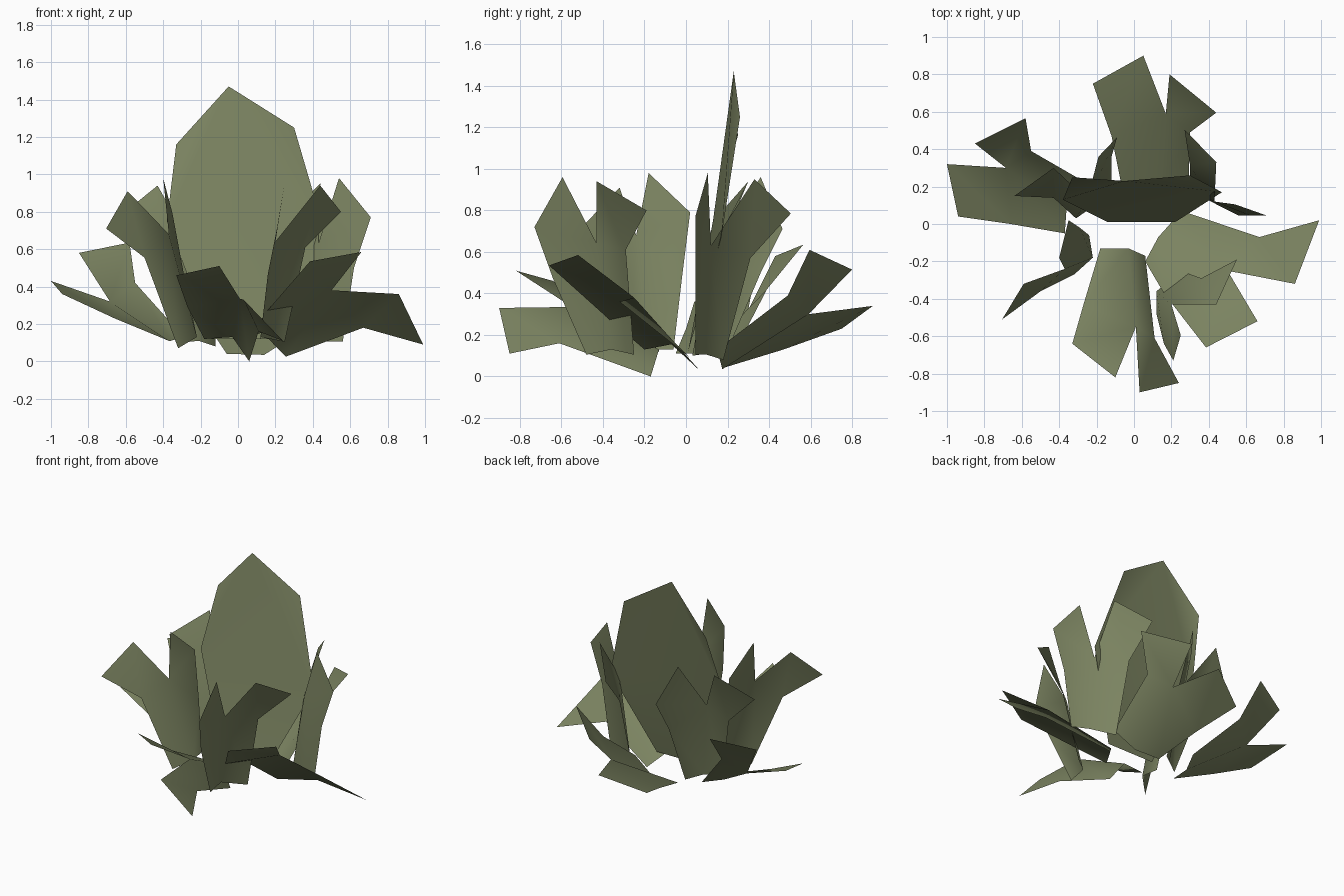
import bpy
from mathutils import Vector

green = bpy.data.materials.new("olive_leaf_green")
green.diffuse_color = (0.20, 0.23, 0.12, 1)


def blade(name, points, faces, corner):
    """Thin leaf sheet, wound so that it faces the plant's core."""
    verts = [Vector(p) for p in points]
    a, b, c = (verts[i] for i in corner)
    centre = sum(verts, Vector()) / len(verts)
    if (b - a).cross(c - a).dot(Vector((0, 0, 1.2)) - centre) < 0:
        faces = [f[::-1] for f in faces]
    mesh = bpy.data.meshes.new(name)
    mesh.from_pydata(verts, [], faces)
    mesh.materials.append(green)
    mesh.polygons.foreach_set("use_smooth", [True] * len(faces))
    bpy.context.collection.objects.link(bpy.data.objects.new(name, mesh))


def forked_leaf(name, base, middle, tips):
    """Two lobes sharing a base point and a notch: 3 base, 3 middle, 4 tip points."""
    faces = [(0, 1, 4, 3), (1, 2, 5, 4), (3, 4, 7, 6), (4, 5, 9, 8)]
    blade(name, base + middle + tips, faces, (0, 2, 4))


# Large pointed leaf in the middle: base, middle, shoulders, tip
blade("centre_leaf",
      [(-.14, .01, .12), (.22, .01, .12), (-.38, .13, .75), (.47, .17, .67),
       (-.33, .25, 1.16), (.30, .26, 1.25), (-.05, .23, 1.47)],
      [(0, 1, 3, 2), (2, 3, 6), (3, 5, 6), (2, 6, 4)], (0, 1, 3))

# Low forked leaves spreading outwards
forked_leaf("low_leaf_front",
            [(-.18, -.13, .12), (-.03, -.13, .13), (.06, -.17, 0)],
            [(-.27, -.43, .29), (.01, -.55, .335), (.11, -.61, .16)],
            [(-.33, -.64, .46), (-.10, -.82, .51), (.03, -.9, .33), (.24, -.85, .11)])
forked_leaf("low_leaf_right",
            [(.255, .07, .025), (.13, -.07, .155), (.06, -.20, .13)],
            [(.67, -.07, .18), (.50, -.25, .38), (.16, -.37, .275)],
            [(.99, .02, .09), (.86, -.32, .36), (.66, -.52, .585), (.385, -.66, .535)])
forked_leaf("low_leaf_back",
            [(-.06, .175, .04), (.14, .175, .035), (.29, .15, .13)],
            [(-.12, .47, .13), (.17, .59, .30), (.30, .49, .39)],
            [(-.22, .75, .23), (.05, .9, .34), (.19, .80, .515), (.44, .595, .61)])
forked_leaf("low_leaf_left",
            [(-.37, -.05, .11), (-.36, .09, .11), (-.29, .24, .13)],
            [(-.66, 0, .23), (-.685, .30, .32), (-.55, .39, .42)],
            [(-.94, .04, .36), (-1, .32, .43), (-.85, .43, .58), (-.58, .565, .635)])

# Upright forked leaves on the diagonals
forked_leaf("upright_leaf_front_right",
            [(.12, -.48, .105), (.12, -.36, .13), (.25, -.25, .105)],
            [(.16, -.64, .47), (.20, -.43, .64), (.36, -.29, .61)],
            [(.21, -.73, .72), (.25, -.595, .96), (.44, -.43, .94), (.55, -.19, .80)])
forked_leaf("upright_leaf_front_left",
            [(-.32, -.27, .07), (-.22, -.18, .13), (-.24, -.06, .13)],
            [(-.50, -.36, .555), (-.37, -.24, .68), (-.29, -.02, .47)],
            [(-.705, -.51, .71), (-.59, -.32, .91), (-.40, -.18, .98), (-.35, .02, .79)])
forked_leaf("upright_leaf_back_right",
            [(.56, .045, .105), (.45, .10, .105), (.30, .18, .08)],
            [(.62, .045, .50), (.43, .12, .63), (.30, .31, .57)],
            [(.71, .045, .77), (.54, .105, .98), (.44, .33, .95), (.27, .505, .785)])
forked_leaf("upright_leaf_back_left",
            [(-.31, .03, .10), (-.21, .10, .11), (-.12, .18, .08)],
            [(-.43, .14, .56), (-.25, .13, .62), (-.12, .36, .50)],
            [(-.64, .15, .77), (-.43, .30, .94), (-.19, .36, .96), (-.09, .465, .71)])
